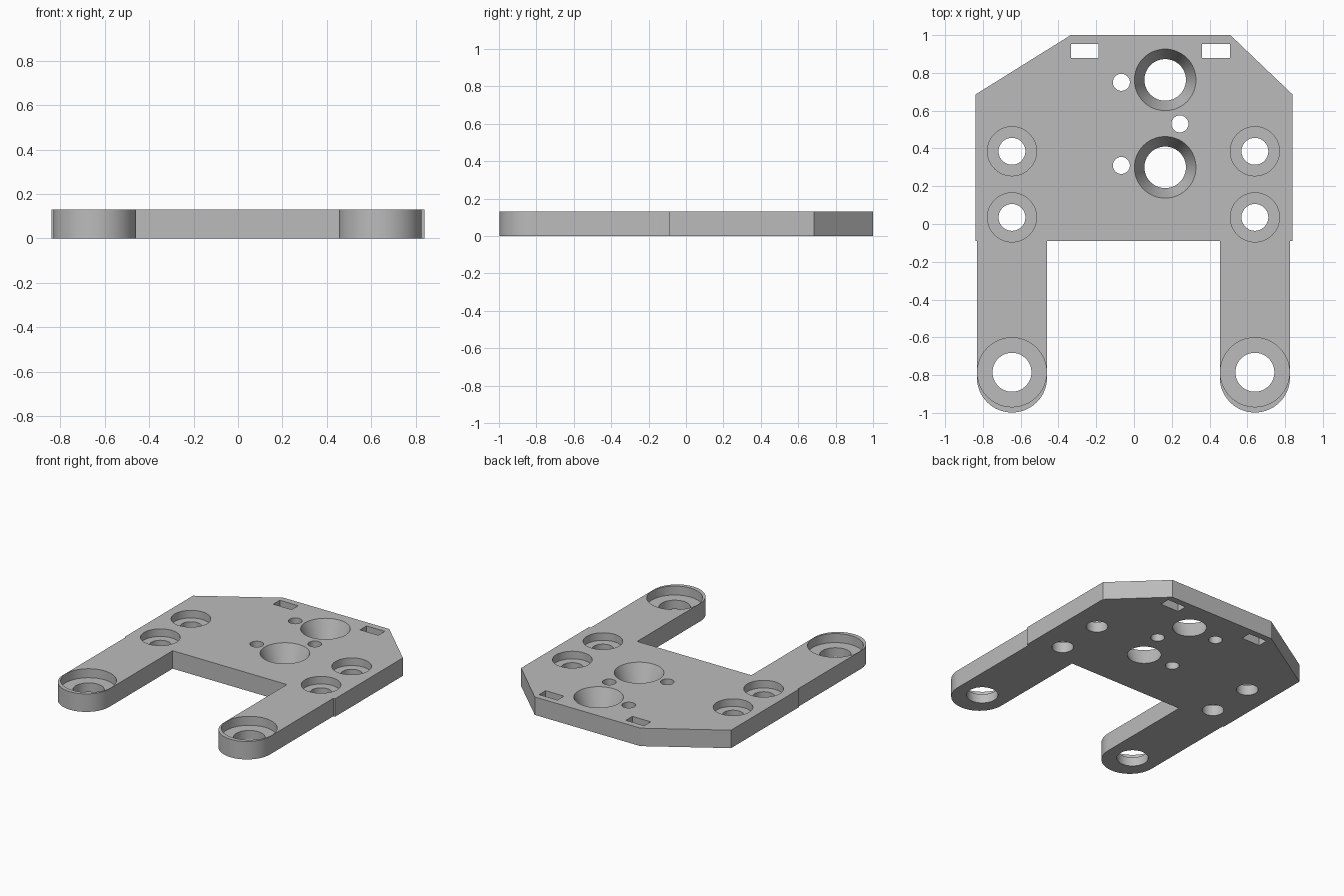
import bpy, bmesh, math

THICK = 0.13
EPS = 0.02
ARM_X, ARM_R, ARM_Y = 0.643, 0.186, -0.812

if "Cube" in bpy.data.objects:
    bpy.data.objects.remove(bpy.data.objects["Cube"], do_unlink=True)

metal = bpy.data.materials.new("plain grey metal")
metal.use_nodes = True
grey = (0.5, 0.5, 0.5, 1)
metal.diffuse_color = grey
metal.node_tree.nodes["Principled BSDF"].inputs["Base Color"].default_value = grey


def add_object(name, bm):
    bmesh.ops.recalc_face_normals(bm, faces=bm.faces)
    mesh = bpy.data.meshes.new(name)
    bm.to_mesh(mesh)
    bm.free()
    mesh.materials.append(metal)
    obj = bpy.data.objects.new(name, mesh)
    bpy.context.collection.objects.link(obj)
    return obj


def prism(name, outline, z0, z1):
    bm = bmesh.new()
    face = bm.faces.new([bm.verts.new((x, y, z0)) for x, y in outline])
    new = bmesh.ops.extrude_face_region(bm, geom=[face])["geom"]
    for v in new:
        if isinstance(v, bmesh.types.BMVert):
            v.co.z = z1
    return add_object(name, bm)


def arm_outline(cx):
    # Straight sides meeting the body, with a half-round end
    arc = [math.pi + math.pi * i / 32 for i in range(33)]
    return ([(cx - ARM_R, -0.09)]
            + [(cx + ARM_R * math.cos(a), ARM_Y + ARM_R * math.sin(a)) for a in arc]
            + [(cx + ARM_R, -0.09)])


def cut(plate, cutter):
    mod = plate.modifiers.new("cut", "BOOLEAN")
    mod.operation, mod.solver, mod.object = "DIFFERENCE", "EXACT", cutter
    bpy.context.view_layer.objects.active = plate
    bpy.ops.object.modifier_apply(modifier=mod.name)
    bpy.data.objects.remove(cutter, do_unlink=True)


def round_cut(plate, x, y, r_low, r_high, z0=-EPS, z1=THICK + EPS):
    bm = bmesh.new()
    bmesh.ops.create_cone(bm, cap_ends=True, segments=64,
                          radius1=r_low, radius2=r_high, depth=z1 - z0)
    bmesh.ops.translate(bm, verts=bm.verts, vec=(x, y, (z0 + z1) / 2))
    cut(plate, add_object("cutter", bm))


def counterbore(plate, x, y, hole, bore, depth):
    round_cut(plate, x, y, hole, hole)
    round_cut(plate, x, y, bore, bore, z0=THICK - depth)


# Body with chamfered back corners and two forward arms, as one outline
outline = ([(-0.84, 0.685), (-0.84, -0.09)] + arm_outline(-ARM_X - 0.003)
           + arm_outline(ARM_X - 0.003)
           + [(0.84, -0.09), (0.84, 0.685), (0.51, 1), (-0.335, 1)])
plate = prism("mounting_plate", outline, 0, THICK)

# Counterbored holes in the body and at the arm ends
for x in (-ARM_X - 0.003, ARM_X - 0.003):
    for y in (0.385, 0.035):
        counterbore(plate, x, y, 0.071, 0.13, 0.055)
    counterbore(plate, x, -0.785, 0.103, 0.183, 0.065)

# Two large tapered holes
slope = (0.163 - 0.11) / THICK
for y in (0.763, 0.30):
    round_cut(plate, 0.165, y, 0.11 - slope * EPS, 0.163 + slope * EPS)

# Small through holes
for x, y in ((-0.067, 0.75), (-0.067, 0.31), (0.243, 0.53)):
    round_cut(plate, x, y, 0.045, 0.045)

# Rectangular slots near the back edge
for x in (-0.26, 0.434):
    corners = [(x + sx * 0.073, 0.917 + sy * 0.037)
               for sx, sy in ((-1, -1), (1, -1), (1, 1), (-1, 1))]
    cut(plate, prism("cutter", corners, -EPS, THICK + EPS))

bpy.ops.object.select_all(action="DESELECT")
plate.select_set(True)
bpy.context.view_layer.objects.active = plate
bpy.ops.object.shade_smooth_by_angle(angle=math.radians(30))
